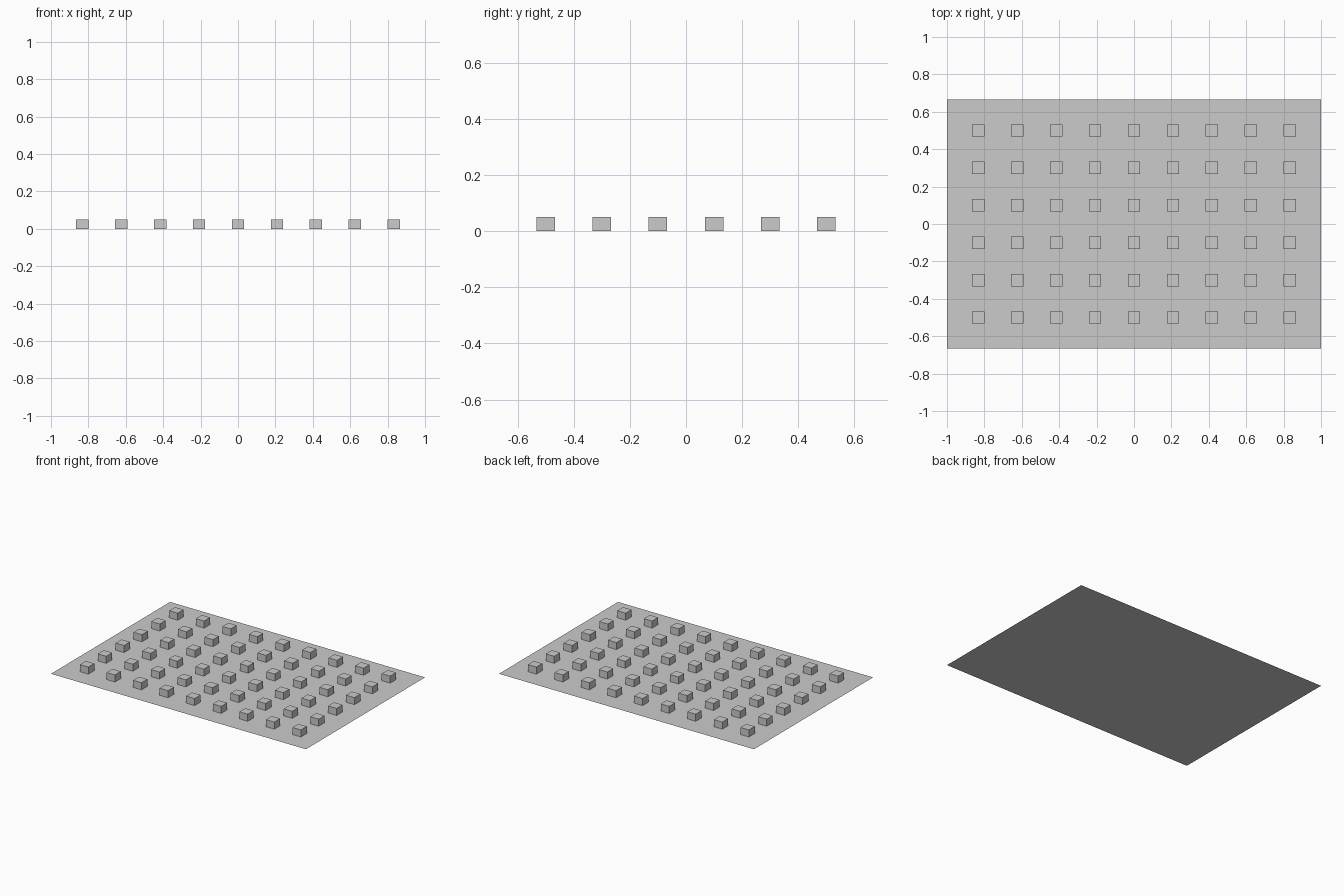
import bpy, bmesh
from mathutils import Matrix

if "Cube" in bpy.data.objects:
    bpy.data.objects.remove(bpy.data.objects["Cube"])


def add_object(name, bm):
    mesh = bpy.data.meshes.new(name)
    bm.to_mesh(mesh)
    bm.free()
    obj = bpy.data.objects.new(name, mesh)
    bpy.context.collection.objects.link(obj)
    return obj


# Flat base sheet
bm = bmesh.new()
bmesh.ops.create_grid(bm, x_segments=1, y_segments=1, size=1.0,
                      matrix=Matrix.Diagonal((1.0, 2 / 3, 1.0, 1.0)))
add_object("base_sheet", bm)

# Grid of small blocks, 9 columns by 6 rows
COLS, ROWS = 9, 6
STEP_X, STEP_Y = 0.2083, 0.2
SIZE, HEIGHT = 0.066, 0.05

bm = bmesh.new()
for i in range(COLS):
    for j in range(ROWS):
        x = (i - (COLS - 1) / 2) * STEP_X
        y = (j - (ROWS - 1) / 2) * STEP_Y
        place = Matrix.Translation((x, y, HEIGHT / 2))
        scale = Matrix.Diagonal((SIZE, SIZE, HEIGHT, 1.0))
        bmesh.ops.create_cube(bm, size=1.0, matrix=place @ scale)

# Blocks sit on the sheet, so their hidden undersides are left open
bottoms = [f for f in bm.faces if f.calc_center_median().z < 0.001]
bmesh.ops.delete(bm, geom=bottoms, context='FACES_ONLY')
add_object("blocks", bm)
